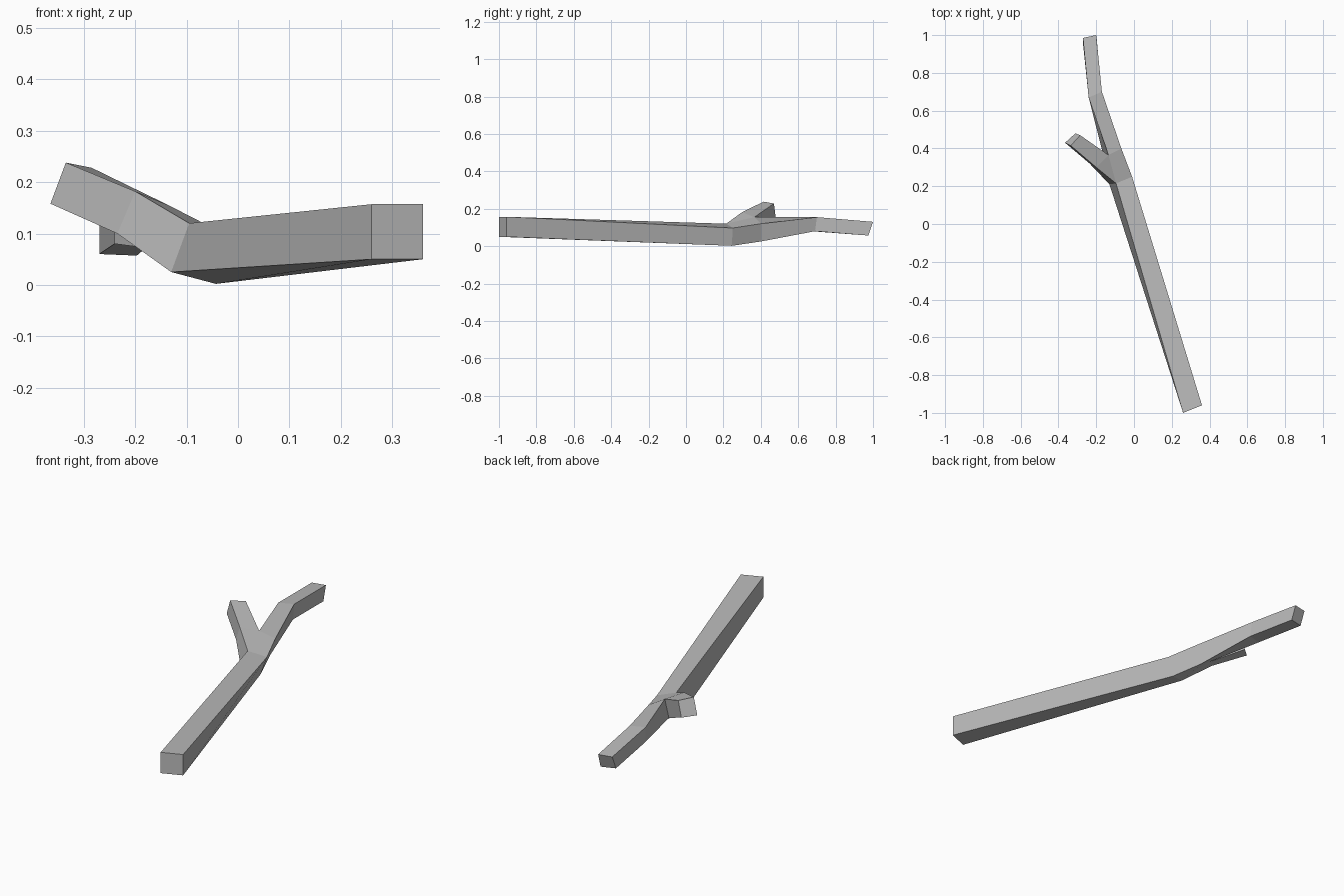
import bpy, bmesh

if "Cube" in bpy.data.objects:
    bpy.data.objects.remove(bpy.data.objects["Cube"])

bark = bpy.data.materials.new("grey_bark")
bark.diffuse_color = (0.5, 0.5, 0.5, 1)
bark.use_nodes = True
bark.node_tree.nodes["Principled BSDF"].inputs["Base Color"].default_value = bark.diffuse_color

# Square sections, each ordered: left bottom, right bottom, right top, left top
butt = [(.26, -1, .05), (.36, -.96, .05), (.36, -.96, .157), (.26, -1, .157)]
joint = [(-.13, .21, .025), (-.043, .245, .002), (-.01, .25, .097), (-.095, .215, .12)]
fork = [(-.165, .375, .07), (-.098, .40, .025), (-.067, .40, .12), (-.135, .365, .155)]
bend = [(-.24, .67, .08), (-.17, .69, .08), (-.17, .70, .155), (-.24, .67, .155)]
tip = [(-.27, .955, .06), (-.197, .975, .057), (-.2, 1, .13), (-.27, .985, .13)]
# The side branch shares its right-hand edge with the fork section
side_root = [(-.235, .32, .10), fork[0], fork[3], (-.20, .30, .182)]
side_tip = [(-.365, .43, .158), (-.31, .48, .15), (-.285, .47, .228), (-.335, .415, .238)]

bm = bmesh.new()
cache = {}


def face(*points):
    verts = [cache[p] if p in cache else cache.setdefault(p, bm.verts.new(p)) for p in points]
    bm.faces.new(verts)


def loft(start, end):
    for i in range(4):
        j = (i + 1) % 4
        face(start[i], start[j], end[j], end[i])


# Trunk, main branch and side branch
loft(butt, joint)
loft(fork, bend)
loft(bend, tip)
loft(side_root, side_tip)
for cap in (butt, tip, side_tip):
    face(*cap)

# Fork block joining the three limbs
face(joint[3], joint[2], fork[2], fork[3])
face(joint[3], fork[3], side_root[3])
face(joint[0], joint[1], fork[1], fork[0])
face(joint[0], fork[0], side_root[0])
face(joint[1], joint[2], fork[2], fork[1])
face(joint[0], joint[3], side_root[3], side_root[0])

bmesh.ops.recalc_face_normals(bm, faces=bm.faces[:])
mesh = bpy.data.meshes.new("forked_branch")
bm.to_mesh(mesh)
bm.free()
mesh.materials.append(bark)
bpy.context.collection.objects.link(bpy.data.objects.new("forked_branch", mesh))
